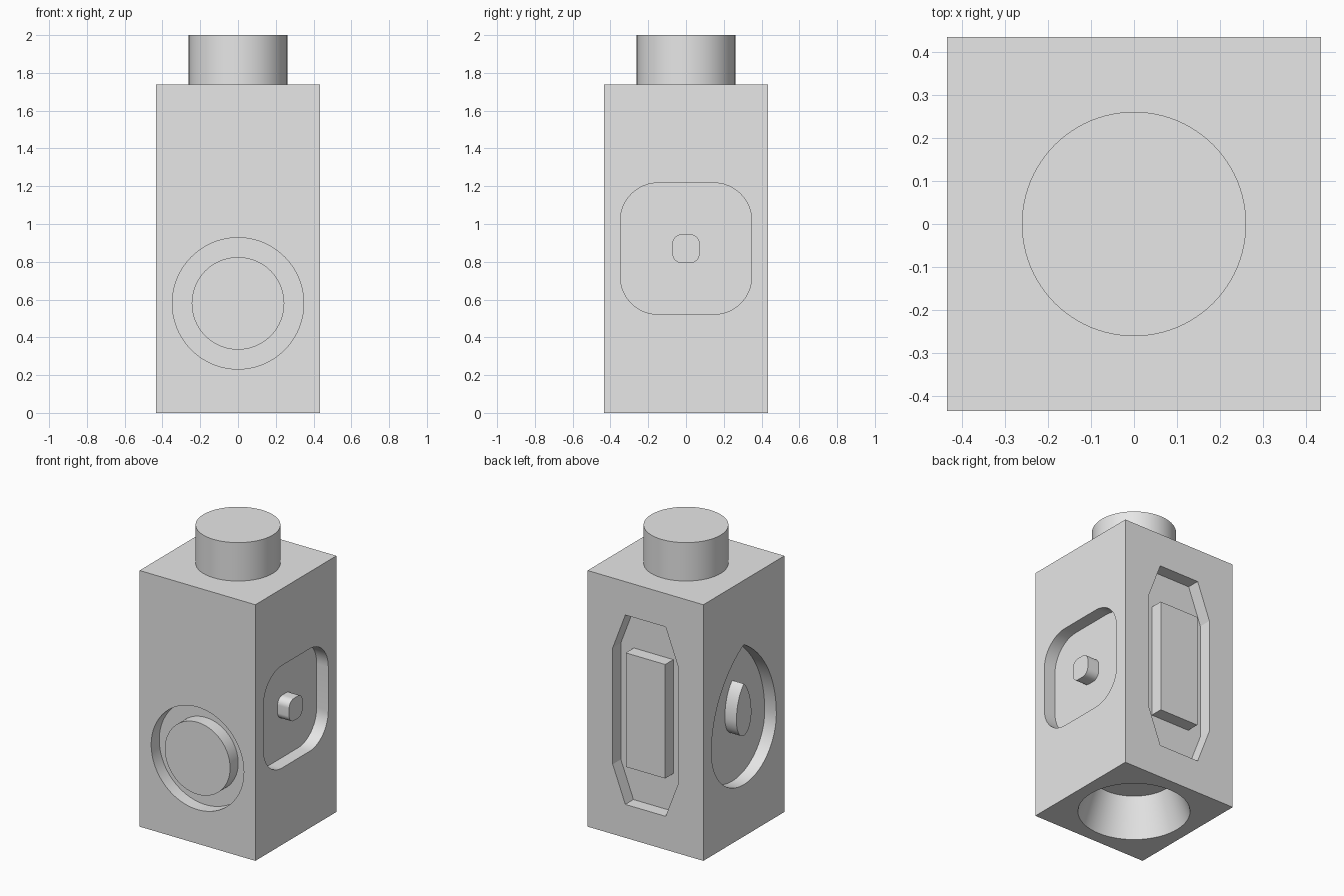
import bpy, bmesh
from math import sin, cos, pi, radians
from mathutils import Matrix, Vector

cube = bpy.data.objects.get("Cube")
if cube:
    bpy.data.objects.remove(cube, do_unlink=True)

U = 2 / 23                      # design module
HALF, HEIGHT, DEPTH = 5 * U, 20 * U, U
FRONT, LEFT, BACK, RIGHT = 0, 90, 180, -90   # turns about z

grey = bpy.data.materials.new("plain grey")
grey.use_nodes = True
grey.diffuse_color = (0.8, 0.8, 0.8, 1)
grey.node_tree.nodes["Principled BSDF"].inputs["Base Color"].default_value = (0.8, 0.8, 0.8, 1)


def finish(name, bm):
    bmesh.ops.recalc_face_normals(bm, faces=bm.faces)
    mesh = bpy.data.meshes.new(name)
    bm.to_mesh(mesh)
    bm.free()
    mesh.materials.append(grey)
    obj = bpy.data.objects.new(name, mesh)
    bpy.context.collection.objects.link(obj)
    return obj


def prism(name, outline, side, inner, outer):
    """Extrude a (u, z) outline outward on one side of the body."""
    bm = bmesh.new()
    face = bm.faces.new([bm.verts.new((u, -inner, z)) for u, z in outline])
    new = bmesh.ops.extrude_face_region(bm, geom=[face])["geom"]
    moved = [v for v in new if isinstance(v, bmesh.types.BMVert)]
    bmesh.ops.translate(bm, verts=moved, vec=Vector((0, inner - outer, 0)))
    bm.transform(Matrix.Rotation(radians(side), 4, "Z"))
    return finish(name, bm)


def cone(name, r_low, r_high, low, high):
    bm = bmesh.new()
    bmesh.ops.create_cone(bm, cap_ends=True, segments=96, radius1=r_low, radius2=r_high,
                          depth=high - low, matrix=Matrix.Translation((0, 0, (low + high) / 2)))
    return finish(name, bm)


# Outlines
def arc(u, z, ru, rz, start, end, steps):
    angles = [radians(start + (end - start) * i / steps) for i in range(steps + 1)]
    return [(u + ru * cos(a), z + rz * sin(a)) for a in angles]


def circle(z, r):
    return arc(0, z, r, r, 0, 360, 96)[:-1]


def rounded(w, h, z, r):
    pts = []
    for i, (su, sz) in enumerate(((1, 1), (-1, 1), (-1, -1), (1, -1))):
        pts += arc(su * (w - r), z + sz * (h - r), r, r, 90 * i, 90 * i + 90, 12)
    return pts


def rectangle(w, h, z):
    return [(w, z - h), (w, z + h), (-w, z + h), (-w, z - h)]


def octagon(w, h, z, k):
    return [(w, z - k * h), (w, z + k * h), (k * w, z + h), (-k * w, z + h),
            (-w, z + k * h), (-w, z - k * h), (-k * w, z - h), (k * w, z - h)]


def teardrop(w, h, z):
    """Half ellipse below, pointed arch above."""
    return (arc(-w, z, 2 * w, 2 * h, 0, 60, 20) + arc(w, z, 2 * w, 2 * h, 120, 180, 20)[1:]
            + arc(0, z, w, h, 180, 360, 48)[1:-1])


MID = HEIGHT / 2
R = 4 * U
# name, side, pocket outline, boss outline
details = [
    ("round", FRONT, circle(HEIGHT / 3, R), circle(HEIGHT / 3, 0.245)),
    ("rounded_square", LEFT, rounded(R, R, MID, 0.2), rounded(0.072, 0.076, MID, 0.05)),
    ("octagonal", BACK, octagon(0.246, 0.643, MID, 0.615), rectangle(0.148, 0.387, MID)),
    ("teardrop", RIGHT, teardrop(R, R, 0.70), teardrop(0.08, 0.129, 0.813)),
]

# Body block
bm = bmesh.new()
bmesh.ops.create_cube(bm, size=1, matrix=Matrix.Translation((0, 0, MID))
                      @ Matrix.Diagonal((2 * HALF, 2 * HALF, HEIGHT, 1)))
body = finish("body", bm)

# Side pockets and tapered socket in the base
cutters = [prism(n + "_cutter", pocket, side, HALF - DEPTH, HALF + 0.1)
           for n, side, pocket, _ in details]
cutters.append(cone("socket_cutter", 5 * U, 3 * U, -3 * U, 3 * U))
for cutter in cutters:
    cutter.hide_render = True
    mod = body.modifiers.new("cut", "BOOLEAN")
    mod.operation, mod.solver, mod.object = "DIFFERENCE", "EXACT", cutter
cut_mesh = bpy.data.meshes.new_from_object(
    body.evaluated_get(bpy.context.evaluated_depsgraph_get()))
body.modifiers.clear()
body.data = cut_mesh
for cutter in cutters:
    bpy.data.objects.remove(cutter, do_unlink=True)

# Bosses and top knob
parts = [body] + [prism(n + "_boss", boss, side, HALF - DEPTH, HALF)
                  for n, side, _, boss in details]
parts.append(cone("top_knob", 3 * U, 3 * U, HEIGHT, HEIGHT + 3 * U))

# Smooth curved walls, keep corners crisp
bpy.ops.object.select_all(action="DESELECT")
for obj in parts:
    obj.select_set(True)
bpy.context.view_layer.objects.active = body
bpy.ops.object.shade_smooth_by_angle(angle=radians(15))
